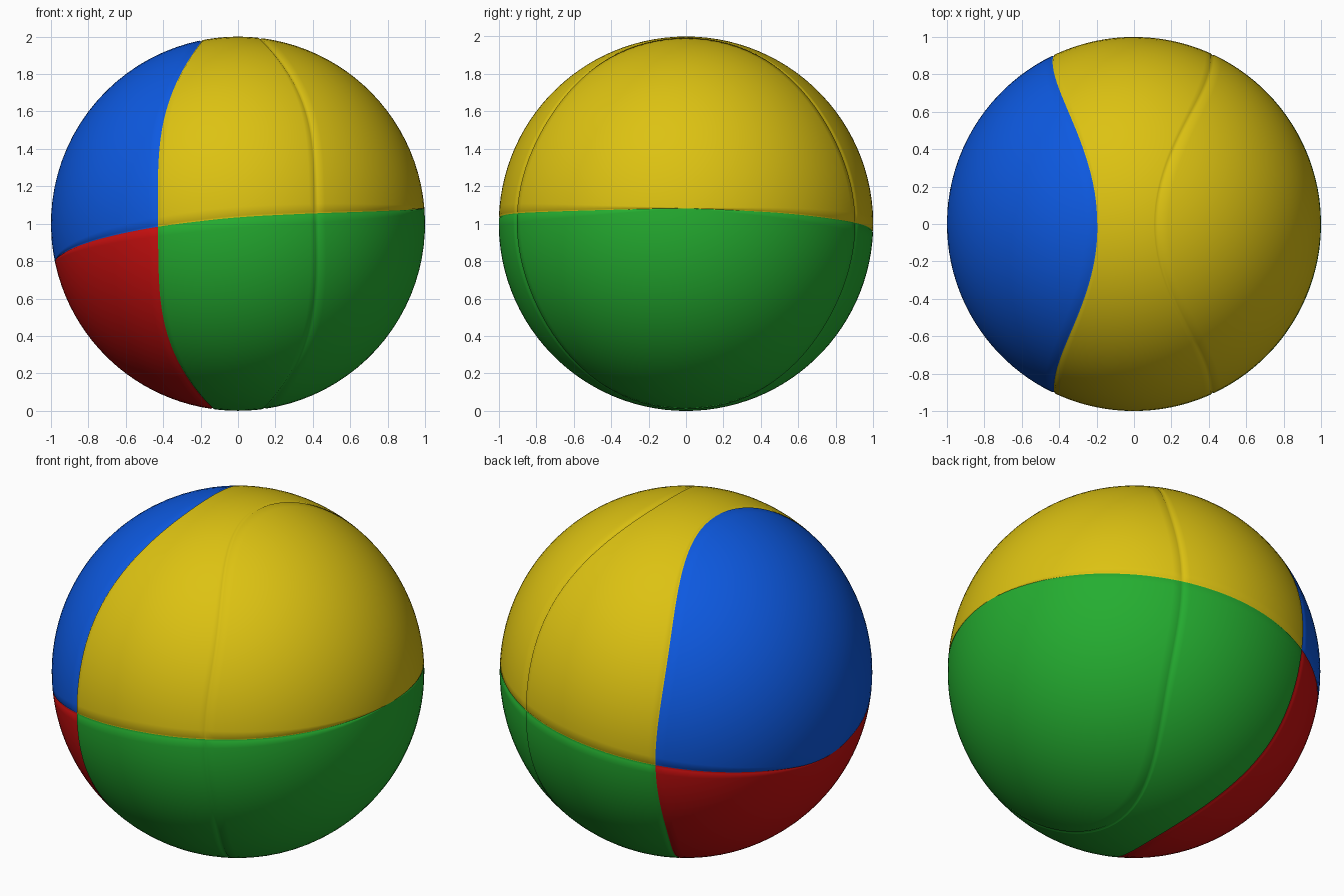
import bpy, bmesh, math
from mathutils import Vector

if "Cube" in bpy.data.objects:
    bpy.data.objects.remove(bpy.data.objects["Cube"])

R, GROOVE_W, GROOVE_D = 1.0, 0.009, 0.006

# Height of the waist seam around the ball: (azimuth in degrees, height)
WAIST = [(-187, -.228), (-170, -.185), (-134, -.068), (-115, -.013), (-90, .037), (-65, .057),
         (0, .085), (30, .06), (66, .005), (90, -.04), (115, -.098),
         (142, -.159), (173, -.228), (190, -.185)]


def waist_raw(a):
    a = (a + 180) % 360 - 180
    for (a0, h0), (a1, h1) in zip(WAIST, WAIST[1:]):
        if a0 <= a <= a1:
            return h0 + (h1 - h0) * (a - a0) / (a1 - a0)
    return 0.0


def waist(a):
    return sum(waist_raw(a + d) for d in (-8, -4, 0, 4, 8)) / 5


def side_seam(phi, side_x, top_x, bottom_x):
    """Angle from +x of a side seam that pinches inward at top and bottom."""
    pole_x = top_x if math.cos(phi) > 0 else bottom_x
    return math.acos(side_x + (pole_x - side_x) * math.cos(phi) ** 4)


def point(theta, phi, radius):
    x = math.cos(theta)
    y = math.sin(theta) * math.sin(phi)
    z = math.sin(theta) * math.cos(phi)
    lat = math.asin(max(-1, min(1, z)))
    az = math.atan2(y, x)
    lat += math.asin(waist(math.degrees(az))) * math.cos(lat) ** 2
    c = math.cos(lat)
    return Vector((c * math.cos(az), c * math.sin(az), math.sin(lat))) * radius + Vector((0, 0, R))


def material(name, rgb):
    m = bpy.data.materials.new(name)
    m.diffuse_color = (*rgb, 1)
    m.use_nodes = True
    m.node_tree.nodes["Principled BSDF"].inputs["Base Color"].default_value = m.diffuse_color
    return m


# Columns run from the front waist over the top to the back, then underneath
N = 56
half = [0, GROOVE_W] + [math.pi * i / N for i in range(1, N)] + [math.pi - GROOVE_W]
columns = [-math.pi / 2 + a for a in half] + [math.pi / 2 + a for a in half]
H, C = len(half), len(columns)


def ring_angles(phi):
    """Angles from +x, with a groove triple at each side seam."""
    b = side_seam(phi, .42, .12, .14)
    a = side_seam(phi, -.43, -.19, -.14)
    out = [b * i / 22 for i in range(1, 22)] + [b - GROOVE_W, b, b + GROOVE_W]
    out += [b + (a - b) * i / 22 for i in range(1, 22)] + [a - GROOVE_W, a, a + GROOVE_W]
    out += [a + (math.pi - a) * i / 22 for i in range(1, 22)]
    return out


SEAM_B, SEAM_A = 22, 46

bm = bmesh.new()
grid = []
for j, phi in enumerate(columns):
    col = []
    for i, th in enumerate(ring_angles(phi)):
        groove = i in (SEAM_A, SEAM_B) or j % H == 0
        col.append(bm.verts.new(point(th, phi, R - GROOVE_D if groove else R)))
    grid.append(col)
right_pole = bm.verts.new(point(0, 0, R))
left_pole = bm.verts.new(point(math.pi, 0, R))

# Panels: yellow and green on the main body, blue and red on the left cap
for j in range(C):
    c0, c1 = grid[j], grid[(j + 1) % C]
    lower = 1 if j >= H else 0
    f = bm.faces.new((right_pole, c0[0], c1[0]))
    f.material_index = lower
    for i in range(len(c0) - 1):
        f = bm.faces.new((c0[i], c0[i + 1], c1[i + 1], c1[i]))
        f.material_index = lower + (2 if i >= SEAM_A else 0)
    f = bm.faces.new((c0[-1], left_pole, c1[-1]))
    f.material_index = lower + 2
for f in bm.faces:
    f.smooth = True
bmesh.ops.recalc_face_normals(bm, faces=bm.faces)

mesh = bpy.data.meshes.new("ball")
bm.to_mesh(mesh)
bm.free()
for m in (material("yellow", (.72, .54, .006)), material("green", (.018, .42, .03)),
          material("blue", (.004, .1, .75)), material("red", (.6, .005, .005))):
    mesh.materials.append(m)
ball = bpy.data.objects.new("ball", mesh)
bpy.context.collection.objects.link(ball)
